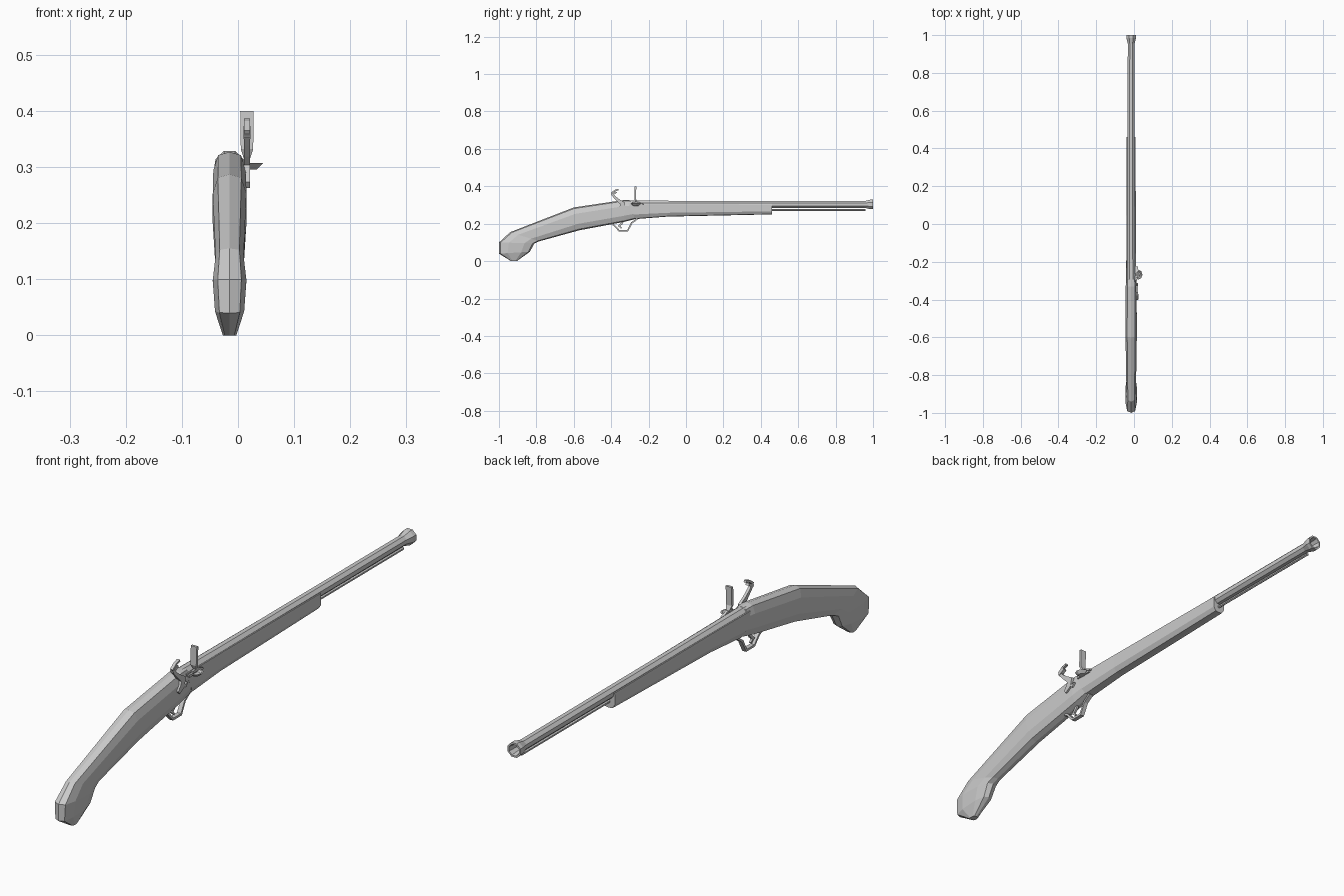
import bpy, bmesh, math
from mathutils import Vector

if "Cube" in bpy.data.objects:
    bpy.data.objects.remove(bpy.data.objects["Cube"])

CX = -0.015      # centre plane of the gun


def finish(name, bm):
    bmesh.ops.remove_doubles(bm, verts=bm.verts, dist=1e-5)
    bmesh.ops.recalc_face_normals(bm, faces=bm.faces)
    me = bpy.data.meshes.new(name)
    bm.to_mesh(me)
    bm.free()
    ob = bpy.data.objects.new(name, me)
    bpy.context.collection.objects.link(ob)
    return ob


def loft(name, rings, cap=True):
    bm = bmesh.new()
    vs = [[bm.verts.new(p) for p in r] for r in rings]
    n = len(vs[0])
    for a, b in zip(vs, vs[1:]):
        for i in range(n):
            j = (i + 1) % n
            bm.faces.new((a[i], a[j], b[j], b[i]))
    if cap:
        bm.faces.new(vs[0])
        bm.faces.new(vs[-1])
    return finish(name, bm)


def section(top, bot, hw, shape):
    """Mirrored ring between a top and a bottom point; shape = (fraction down, width)."""
    right = []
    for t, w in shape:
        y = top[0] + (bot[0] - top[0]) * t
        z = top[1] + (bot[1] - top[1]) * t
        right.append((w * hw, y, z))
    left = [(-x, y, z) for x, y, z in reversed(right) if x > 1e-6]
    return [(CX + x, y, z) for x, y, z in right + left]


def lathe(name, profile, z, x=CX, sides=8, cap=False):
    rings = []
    for y, r in profile:
        rings.append([(x + r * math.cos((i + .5) * math.tau / sides), y,
                       z + r * math.sin((i + .5) * math.tau / sides)) for i in range(sides)])
    return loft(name, rings, cap)


def strip(name, path, x, width, thick):
    """Bar of rectangular section following a path in the y-z plane."""
    pts = [Vector(p) for p in path]
    th = thick if isinstance(thick, list) else [thick] * len(pts)
    rings = []
    for i, p in enumerate(pts):
        a = (p - pts[i - 1]).normalized() if i else (pts[1] - p).normalized()
        b = (pts[i + 1] - p).normalized() if i < len(pts) - 1 else a
        d = (a + b).normalized()
        n = Vector((-d.y, d.x)) * th[i] / 2 / max(0.6, d.dot(a))
        rings.append([(x + sx * width / 2, p.x + s * n.x, p.y + s * n.y)
                      for sx, s in ((-1, -1), (1, -1), (1, 1), (-1, 1))])
    return loft(name, rings)


# Curved grip with faceted butt
grip_shape = [(0, 0), (.05, .7), (.28, 1), (.72, 1), (.95, .65), (1, 0)]
grip = [((-.935, .004), (-.905, .002), .012),
        ((-1.0, .04), (-.835, .05), .026),
        ((-1.0, .10), (-.81, .095), .030),
        ((-.94, .155), (-.785, .106), .025),
        ((-.60, .287), (-.57, .165), .030),
        ((-.33, .327), (-.33, .21), .029),
        ((-.295, .325), (-.27, .225), .026)]
rings = [section(t, b, w, grip_shape) for t, b, w in grip]
for p in range(len(rings[0])):      # pull the butt tip onto the ground
    x, y, z = rings[0][p]
    rings[0][p] = (x, y, 0.0)
loft("grip", rings)

# Fore stock under the barrel
fore_shape = [(0, 0), (0, .95), (.12, 1), (.72, 1), (.97, .6), (1, 0)]
fore = [((-.31, .311), (-.27, .225), .027),
        ((-.10, .311), (-.10, .238), .025),
        ((.46, .308), (.46, .25), .0235)]
loft("fore_stock", [section(t, b, w, fore_shape) for t, b, w in fore])

# Barrel with flared, hollow muzzle
lathe("barrel", [(-.31, .0), (-.31, .0225), (.10, .0205), (.955, .0195), (.985, .0275),
                 (1.0, .0275), (1.0, .021), (.95, .014), (.85, .013), (.85, 0)], .303)

# Ramrod
lathe("ramrod", [(.40, .0055), (.96, .0055)], .273, sides=6, cap=True)

# Trigger guard and trigger
strip("trigger_guard", [(-.40, .20), (-.385, .193), (-.358, .163), (-.312, .163), (-.29, .205), (-.26, .226)],
      CX, .016, .008)
strip("trigger", [(-.335, .22), (-.345, .20), (-.358, .188), (-.345, .176)], CX, .008,
      [.014, .011, .009, .006])

# Hammer: S-shaped arm with two jaws
HX = .016
strip("hammer", [(-.365, .268), (-.345, .285), (-.338, .308), (-.362, .325), (-.382, .343), (-.396, .358)],
      HX, .010, [.014, .024, .022, .016, .012, .012])
strip("hammer_lower_jaw", [(-.398, .354), (-.372, .369)], HX, .013, .009)
strip("hammer_upper_jaw", [(-.400, .362), (-.378, .378), (-.360, .383)], HX, .011, .008)
strip("hammer_spur", [(-.345, .29), (-.325, .278), (-.315, .288)], HX, .008, [.012, .009, .006])

# Frizzen plate, tapering to its foot
fr = [(.31, .004, -.262), (.332, .011, -.272), (.40, .012, -.270)]
loft("frizzen", [[(HX + sx * w, y + sy * .0045, z) for sx, sy in ((-1, -1), (1, -1), (1, 1), (-1, 1))]
                 for z, w, y in fr])
strip("frizzen_foot", [(-.285, .311), (-.255, .312), (-.225, .303)], HX, .009, [.009, .009, .005])

# Priming pan: shallow cup beside the lock
pan = [(.296, .012), (.307, .023), (.307, .018), (.302, .012)]
loft("pan", [[(.022 + r * math.cos(i * math.tau / 8), -.268 + 1.15 * r * math.sin(i * math.tau / 8), z)
              for i in range(8)] for z, r in pan])
strip("pan_bracket", [(-.30, .302), (-.235, .302)], .009, .016, .010)
